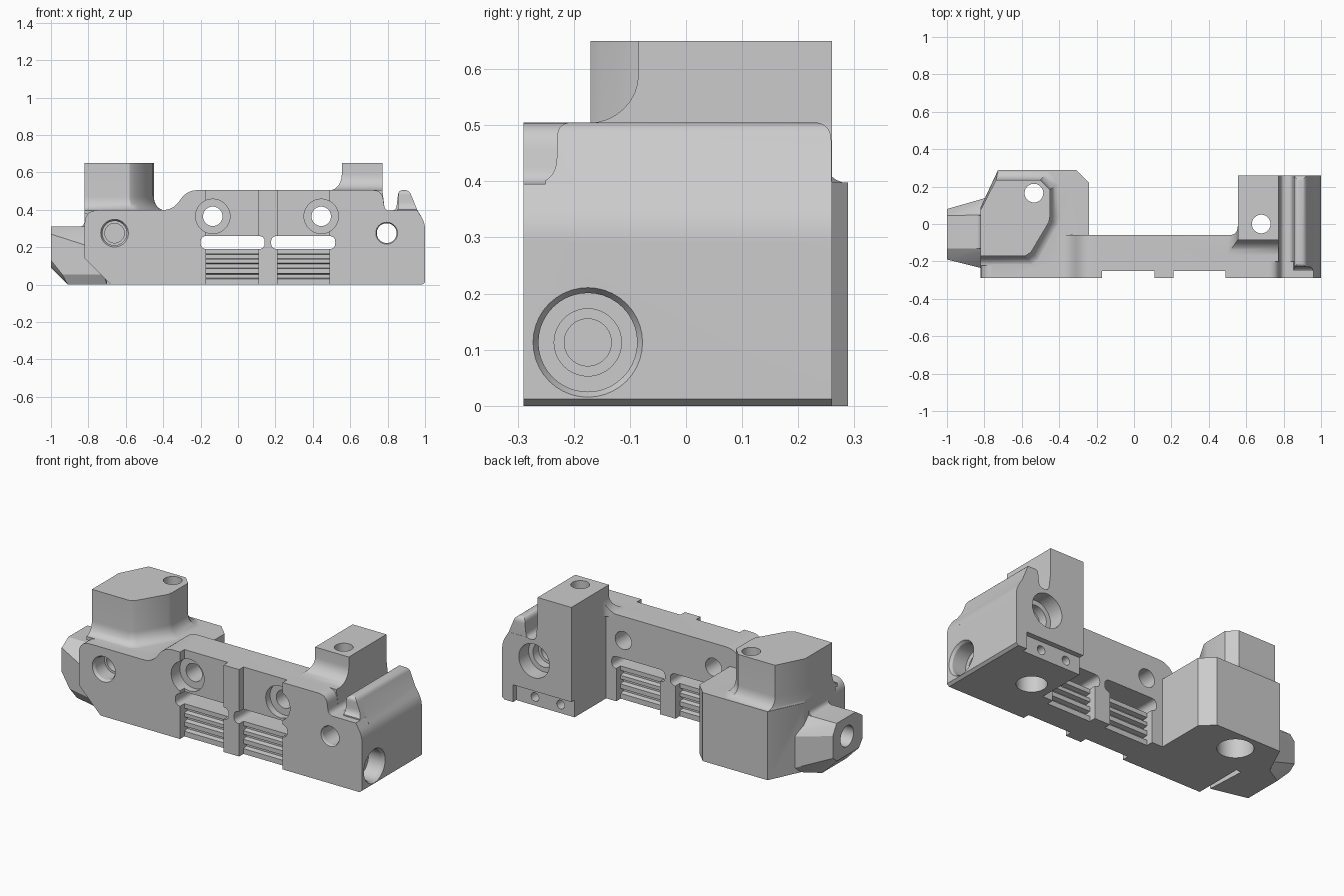
import bpy, bmesh, math
from mathutils import Vector

cube = bpy.data.objects.get("Cube")
if cube:
    bpy.data.objects.remove(cube, do_unlink=True)

grey = bpy.data.materials.new("machined_grey")
grey.use_nodes = True
tone = (0.6, 0.6, 0.6, 1)
grey.diffuse_color = tone
grey.node_tree.nodes["Principled BSDF"].inputs["Base Color"].default_value = tone


def finish(name, bm):
    bmesh.ops.recalc_face_normals(bm, faces=bm.faces)
    mesh = bpy.data.meshes.new(name)
    bm.to_mesh(mesh)
    bm.free()
    mesh.materials.append(grey)
    obj = bpy.data.objects.new(name, mesh)
    bpy.context.collection.objects.link(obj)
    return obj


def rounded(points, steps=7):
    """A third value on a point is the length trimmed for a round corner."""
    out = []
    for i, p in enumerate(points):
        c = Vector(p[:2])
        if len(p) < 3:
            out.append(c)
            continue
        a = Vector(points[i - 1][:2]) - c
        b = Vector(points[(i + 1) % len(points)][:2]) - c
        trim = min(p[2], a.length * 0.48, b.length * 0.48)
        a, b = c + a.normalized() * trim, c + b.normalized() * trim
        for k in range(steps + 1):
            t = k / steps
            out.append(a * (1 - t) ** 2 + c * 2 * t * (1 - t) + b * t * t)
    return out


def place(axis, a, b, t):
    return {"x": (t, a, b), "y": (a, t, b), "z": (a, b, t)}[axis]


def loft(name, axis, layers):
    """Join equal-length outlines, each given as (position, points)."""
    bm = bmesh.new()
    rings = [[bm.verts.new(place(axis, p[0], p[1], t)) for p in pts] for t, pts in layers]
    n = len(rings[0])
    for lo, hi in zip(rings, rings[1:]):
        for i in range(n):
            bm.faces.new((lo[i], lo[(i + 1) % n], hi[(i + 1) % n], hi[i]))
    bm.faces.new(rings[0])
    bm.faces.new(rings[-1])
    return finish(name, bm)


def prism(name, axis, points, lo, hi):
    pts = rounded(points)
    return loft(name, axis, [(lo, pts), (hi, pts)])


def box(name, x, y, z):
    return prism(name, "z", [(x[0], y[0]), (x[1], y[0]), (x[1], y[1]), (x[0], y[1])], *z)


def bore(name, axis, centre, steps, n=40):
    """Stepped round cutter from (position, radius) pairs."""
    ring = lambda r: [(centre[0] + r * math.cos(math.tau * i / n),
                       centre[1] + r * math.sin(math.tau * i / n)) for i in range(n)]
    return loft(name, axis, [(t, ring(r)) for t, r in steps])


def flared_post(name, outline, anchor, flare, z0, z1, top):
    """Post whose foot spreads in a concave fillet from z1 down to z0."""
    layers = [(z0 - 0.02, 1)]
    layers += [(z0 + (z1 - z0) * (1 - math.cos(k * math.pi / 16)),
                1 - math.sin(k * math.pi / 16)) for k in range(9)]
    layers.append((top, 0))
    return loft(name, "z", [(z, [(anchor[0] + (x - anchor[0]) * (1 + flare[0] * f),
                                  anchor[1] + (y - anchor[1]) * (1 + flare[1] * f))
                                 for x, y in outline]) for z, f in layers])


def boolean(target, tool, operation):
    mod = target.modifiers.new("cut", "BOOLEAN")
    mod.operation, mod.solver, mod.object = operation, "EXACT", tool
    bpy.context.view_layer.objects.active = target
    bpy.ops.object.modifier_apply(modifier=mod.name)
    bpy.data.objects.remove(tool, do_unlink=True)


# Long front wall
body = prism("bracket_body", "y", [
    (-0.68, 0), (0.85, 0), (0.85, 0.395), (0.785, 0.395, 0.03), (0.77, 0.505, 0.05),
    (-0.275, 0.505, 0.06), (-0.345, 0.398, 0.08), (-0.82, 0.398, 0.075), (-0.82, 0.14)],
    -0.29, -0.06)

# Left block, its post, and the end nub
left_block = prism("left_block", "z", [
    (-0.82, -0.2), (-0.24, -0.2), (-0.24, 0.22), (-0.31, 0.289), (-0.727, 0.289), (-0.82, 0.09)],
    0, 0.398)
boolean(left_block, prism("corner_cut", "y", [(-0.9, -0.1), (-0.58, -0.1), (-0.9, 0.22)],
                          -0.5, 0), "DIFFERENCE")
left_post = flared_post("left_post", [
    (-0.82, -0.17), (-0.58, -0.17), (-0.55, -0.15), (-0.455, 0.01), (-0.45, 0.04),
    (-0.45, 0.185), (-0.5, 0.235), (-0.738, 0.235), (-0.82, 0.075)],
    (-0.82, 0.03), (0.16, 0.26), 0.397, 0.47, 0.65)
bm = bmesh.new()
for co in [(-1, -0.13, 0.31), (-1, 0.045, 0.31), (-1, 0.08, 0.25), (-1, 0.08, 0.12),
           (-1, 0.04, 0.09), (-1, -0.16, 0.09), (-1, -0.19, 0.13), (-1, -0.19, 0.27),
           (-0.91, 0.05, 0), (-0.91, -0.18, 0), (-0.94, -0.205, 0.055),
           (-0.72, -0.26, 0.055), (-0.7, -0.23, 0), (-0.72, 0.16, 0.0), (-0.72, 0.16, 0.2),
           (-0.72, 0.05, 0.31), (-0.72, -0.13, 0.31), (-0.72, -0.26, 0.18)]:
    bm.verts.new(co)
hull = bmesh.ops.convex_hull(bm, input=bm.verts)
spare = {g for g in hull["geom_interior"] + hull["geom_unused"] if isinstance(g, bmesh.types.BMVert)}
bmesh.ops.delete(bm, geom=list(spare), context="VERTS")
nub = finish("end_nub", bm)
nub_fillet = prism("nub_fillet", "y", [(-0.92, 0.3), (-0.78, 0.3), (-0.78, 0.38), (-0.82, 0.38),
                                       (-0.82, 0.309, 0.07), (-0.92, 0.309)], -0.13, 0.045)

# Right block with raised lip, and its post
right_block = prism("right_block", "y", [
    (0.555, 0), (0.985, 0), (1, 0.012), (1, 0.33, 0.05), (0.958, 0.4), (0.915, 0.505, 0.025),
    (0.858, 0.505, 0.025), (0.845, 0.395, 0.028), (0.785, 0.395, 0.028), (0.772, 0.505),
    (0.555, 0.505)], -0.2, 0.26)
right_front = prism("right_front", "y", [
    (0.7, 0), (0.985, 0), (1, 0.012), (1, 0.33, 0.05), (0.96, 0.395), (0.7, 0.395)],
    -0.29, -0.19)
lip_front = prism("lip_front", "y", [(0.85, 0.3), (0.99, 0.3), (0.958, 0.4),
                                     (0.915, 0.505, 0.025), (0.858, 0.505, 0.025)], -0.25, -0.19)
right_post = flared_post("right_post", [(0.555, -0.085), (0.772, -0.085), (0.772, 0.26), (0.555, 0.26)],
                         (0.772, 0.26), (0.3, 0.26), 0.504, 0.59, 0.65)
for part in (left_block, left_post, nub, nub_fillet, right_block, right_front, lip_front, right_post):
    boolean(body, part, "UNION")

cutters = []
# Pocket behind the wall, with round inside corners
cutters.append(prism("rear_pocket", "z", [(-0.24, -0.06, 0.05), (0.555, -0.06, 0.05),
                                          (0.555, 0.5), (-0.24, 0.5)], -0.1, 1))
# Lip ends
cutters.append(prism("lip_front_cut", "x", [
    (-0.5, 0.395), (-0.23, 0.395, 0.05), (-0.23, 0.5055, 0.05), (-0.17, 0.5055), (-0.17, 0.7),
    (-0.5, 0.7)], 0.82, 1.2))
cutters.append(prism("lip_back_cut", "x", [
    (0.19, 0.5055), (0.259, 0.505, 0.06), (0.259, 0.4), (0.4, 0.4), (0.4, 0.7), (0.19, 0.7)],
    0.81, 1.2))
# Step and two pin holes low on the right back
cutters.append(box("back_step", (0.4, 0.93), (0.23, 0.4), (-0.1, 0.1)))
for x in (0.81, 0.645):
    cutters.append(bore("pin_hole", "y", (x, 0.05), [(0.15, 0.025), (0.45, 0.025)]))

# Two bays either side of the centre bar
for x0, x1, s0, s1, hole in ((-0.17, 0.11, -0.2, 0.143, -0.135), (0.21, 0.49, 0.177, 0.52, 0.445)):
    cutters.append(box("bay_front", (x0, x1), (-0.5, -0.25), (-0.1, 0.7)))
    cutters.append(box("bay_back", (x0, x1), (-0.1, 0.1), (-0.1, 0.2)))
    cutters.append(prism("slot", "y", [(s0, 0.19, 0.034), (s1, 0.19, 0.034),
                                       (s1, 0.26, 0.034), (s0, 0.26, 0.034)], -0.55, 0.02))
    for z in (0.045, 0.1, 0.15):
        for outer, inner in ((-0.26, -0.222), (-0.09, -0.128)):
            cutters.append(prism("rib_groove", "x", [
                (outer, z - 0.016), (inner, z - 0.01), (inner, z + 0.01), (outer, z + 0.016)], x0, x1))
    cutters.append(bore("wall_hole", "y", (hole, 0.365), [
        (-0.4, 0.092), (-0.21, 0.092), (-0.21, 0.052), (0, 0.052)]))

# Round holes in the blocks, posts and ends
cutters += [
    bore("left_front_hole", "y", (-0.66, 0.275), [
        (-0.3, 0.08), (-0.275, 0.065), (-0.19, 0.065), (-0.19, 0.052), (-0.1, 0.052)]),
    bore("right_through_hole", "y", (0.795, 0.275), [
        (-0.3, 0.064), (-0.28, 0.053), (0.12, 0.053), (0.12, 0.07), (0.17, 0.07),
        (0.17, 0.098), (0.4, 0.098)]),
    bore("right_end_hole", "x", (-0.175, 0.113), [
        (0.75, 0.042), (0.85, 0.042), (0.85, 0.06), (0.9, 0.06), (0.9, 0.088),
        (0.985, 0.088), (1.01, 0.104)]),
    bore("left_end_hole", "x", (-0.05, 0.2), [(-1.1, 0.06), (-0.85, 0.06)]),
    bore("left_post_hole", "z", (-0.535, 0.165), [
        (-0.1, 0.095), (0.12, 0.095), (0.12, 0.05), (0.8, 0.05)]),
    bore("right_post_hole", "z", (0.68, 0), [
        (-0.1, 0.08), (0.1, 0.08), (0.1, 0.05), (0.8, 0.05)]),
]
for cutter in cutters:
    boolean(body, cutter, "DIFFERENCE")

bpy.ops.object.select_all(action="DESELECT")
body.select_set(True)
bpy.context.view_layer.objects.active = body
bpy.ops.object.shade_smooth_by_angle(angle=math.radians(28))
